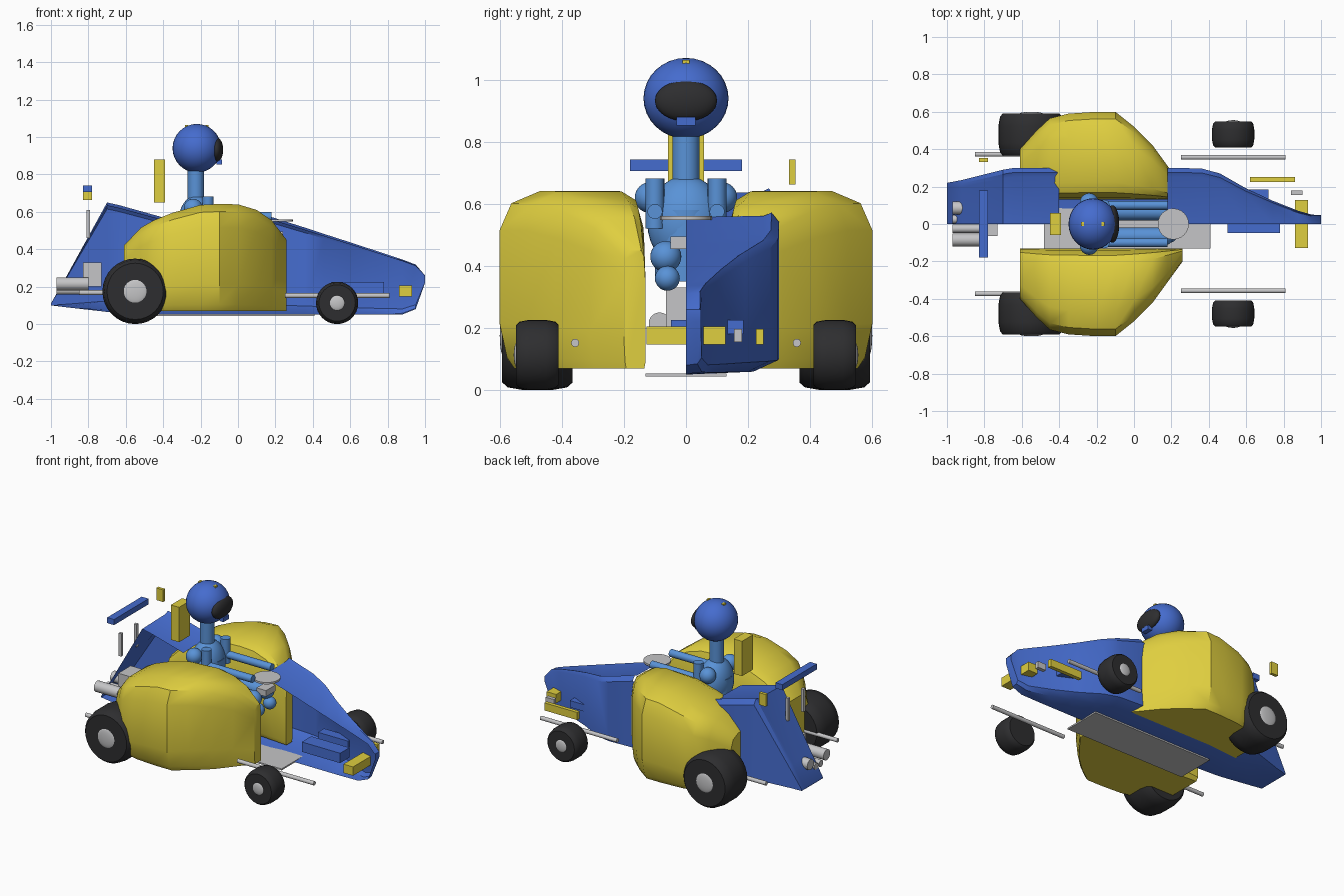
import bpy, bmesh, math
from mathutils import Vector

if "Cube" in bpy.data.objects:
    bpy.data.objects.remove(bpy.data.objects["Cube"])


def material(name, rgb):
    m = bpy.data.materials.new(name)
    m.use_nodes = True
    m.diffuse_color = (*rgb, 1)
    m.node_tree.nodes["Principled BSDF"].inputs["Base Color"].default_value = (*rgb, 1)
    return m


BLUE = material("royal blue", (0.06, 0.15, 0.62))
YELLOW = material("yellow", (0.74, 0.62, 0.05))
SUIT = material("light blue", (0.10, 0.29, 0.68))
GREY = material("light grey", (0.56, 0.56, 0.57))
BLACK = material("black", (0.027, 0.027, 0.029))


def finish(ob, name, mat, smooth=True, angle=35):
    ob.name = name
    ob.data.materials.clear()
    ob.data.materials.append(mat)
    if smooth:
        bpy.ops.object.select_all(action="DESELECT")
        ob.select_set(True)
        bpy.context.view_layer.objects.active = ob
        bpy.ops.object.shade_smooth_by_angle(angle=math.radians(angle))
    return ob


def box(name, mat, x, y, z):
    """Box from three (low, high) ranges."""
    spans = (x, y, z)
    bpy.ops.mesh.primitive_cube_add(size=1, location=[(a + b) / 2 for a, b in spans])
    ob = bpy.context.object
    for v in ob.data.vertices:
        v.co = [c * (b - a) for c, (a, b) in zip(v.co, spans)]
    return finish(ob, name, mat, False)


def ball(name, mat, centre, radii):
    bpy.ops.mesh.primitive_uv_sphere_add(segments=32, ring_count=16, radius=1, location=centre)
    ob = bpy.context.object
    for v in ob.data.vertices:
        v.co = [c * r for c, r in zip(v.co, radii)]
    return finish(ob, name, mat)


def rod(name, mat, start, end, radius):
    a, b = Vector(start), Vector(end)
    bpy.ops.mesh.primitive_cylinder_add(vertices=24, radius=radius, depth=(b - a).length,
                                        location=(a + b) / 2)
    ob = bpy.context.object
    ob.rotation_euler = (b - a).to_track_quat("Z", "Y").to_euler()
    return finish(ob, name, mat)


def loft(name, mat, rings, closed, skip=None):
    """Skin a row of cross-sections; skip(x, segment) leaves a face open."""
    bm = bmesh.new()
    rows = [[bm.verts.new(p) for p in ring] for ring in rings]
    n = len(rows[0])
    for r0, r1 in zip(rows, rows[1:]):
        for i in range(n if closed else n - 1):
            if skip and skip((r0[0].co.x + r1[0].co.x) / 2, i):
                continue
            j = (i + 1) % n
            bm.faces.new((r0[i], r0[j], r1[j], r1[i]))
    bm.faces.new(rows[0])
    bm.faces.new(rows[-1])
    bmesh.ops.recalc_face_normals(bm, faces=bm.faces)
    me = bpy.data.meshes.new(name)
    bm.to_mesh(me)
    bm.free()
    ob = bpy.data.objects.new(name, me)
    bpy.context.collection.objects.link(ob)
    return finish(ob, name, mat)


# Half body shell: x, half width, underside height, ridge height
stations = [(-1, .22, .10, .11), (-.92, .235, .09, .25), (-.7, .29, .065, .65),
            (-.64, .3, .06, .637), (-.4, .3, .05, .57), (.18, .3, .05, .572),
            (.36, .297, .05, .515), (.46, .27, .05, .482), (.6, .19, .05, .437),
            (.74, .125, .05, .391), (.88, .07, .052, .345), (.95, .05, .08, .318),
            (1, .048, .22, .26)]


def body_ring(x, w, lo, hi):
    h = hi - lo
    return [(x, 0, lo), (x, .73 * w, lo + .02 * h), (x, w, lo + .1 * h), (x, w, hi - .06 * h),
            (x, .92 * w, hi), (x, .84 * w, hi - .02 * h), (x, 0, hi - .03 * h)]


loft("body_shell", BLUE, [body_ring(*s) for s in stations], False,
     lambda x, i: -.4 < x < .18 and i >= 3)

# Side pods: x, outer reach, top height
pod_sections = [(-.61, .4, .42), (-.52, .5, .515), (-.45, .565, .555), (-.35, .59, .595),
                (-.2, .6, .637), (-.1, .6, .642), (0, .52, .64), (.1, .42, .61),
                (.18, .31, .555), (.26, .2, .45)]
pod_profile = [(.06, 0), (.9, 0), (.95, .06), (1, .25), (1, .78), (.92, .93), (.72, 1),
               (.2, 1), (.08, .95), (.02, .8), (0, .5), (0, .06)]

for side, word in ((1, "left"), (-1, "right")):
    loft(word + "_side_pod", YELLOW,
         [[(x, side * (.13 + u * (w - .13)), .07 + v * (top - .07)) for u, v in pod_profile]
          for x, w, top in pod_sections], True)

    # Barrel-shaped tyres with domed hubs
    for end, x, y0, y1, r in (("front", .53, .41, .547, .113), ("rear", -.55, .365, .592, .175)):
        rings = []
        for t, k in ((0, .86), (.08, .95), (.3, 1), (.7, 1), (.92, .95), (1, .86)):
            y = side * (y0 + t * (y1 - y0))
            rings.append([(x + k * r * math.cos(a * math.tau / 32), y,
                           r + k * r * math.sin(a * math.tau / 32)) for a in range(32)])
        loft(f"{word}_{end}_tyre", BLACK, rings, True)
        ball(f"{word}_{end}_hub", GREY, (x, side * (y1 - .004), r), (r * .37, .012, r * .37))

    # Long rods beside the wheels
    rod(word + "_front_rod", GREY, (.25, side * .357, .152), (.81, side * .357, .152), .013)
    rod(word + "_rear_rod", GREY, (-.85, side * .373, .168), (-.3, side * .373, .168), .013)

    # Exhausts and wing struts
    rod(word + "_outer_exhaust", GREY, (-.97, side * .085, .215), (-.8, side * .085, .215), .035)
    rod(word + "_inner_exhaust", GREY, (-.97, side * .025, .18), (-.8, side * .025, .18), .022)
    box(word + "_wing_strut", GREY, (-.81, -.79), sorted((side * .07, side * .09)), (.46, .61))

    # Driver's limbs
    ball(word + "_shoulder", SUIT, (-.24, side * .115, .62), (.05, .05, .05))
    rod(word + "_upper_arm", SUIT, (-.16, side * .1, .52), (-.16, side * .1, .682), .03)
    rod(word + "_forearm", SUIT, (-.16, side * .1, .575), (.18, side * .1, .575), .024)
    rod(word + "_thigh", SUIT, (-.2, side * .065, .43), (.16, side * .065, .43), .045)
    ball(word + "_knee", SUIT, (.16, side * .065, .43), (.05, .05, .05))
    ball(word + "_foot", SUIT, (.19, side * .06, .36), (.04, .04, .04))

# Driver's torso, neck and helmet
ball("torso", SUIT, (-.22, 0, .54), (.1, .125, .15))
rod("hips", SUIT, (-.22, 0, .35), (-.22, 0, .58), .1)
rod("neck", SUIT, (-.225, 0, .64), (-.225, 0, .85), .044)
ball("helmet", BLUE, (-.22, 0, .94), (.13, .137, .13))
ball("visor", BLACK, (-.115, 0, .932), (.036, .1, .066))
box("chin_vent", BLUE, (-.115, -.085), (-.03, .03), (.853, .88))
for x in (-.275, -.165):
    box("helmet_stud", YELLOW, (x - .008, x + .008), (-.012, .012), (1.045, 1.063))

# Cockpit
box("headrest", YELLOW, (-.45, -.39), (-.058, .058), (.65, .88))
rod("steering_wheel", GREY, (.21, 0, .548), (.21, 0, .56), .083)
box("steering_column", GREY, (.17, .24), (-.05, .05), (.455, .495))
box("floor_plate", GREY, (-.48, .41), (-.13, .13), (.044, .054))

# Rear wing and engine
box("rear_wing", BLUE, (-.83, -.78), (-.18, .18), (.705, .742))
box("wing_end_plate", YELLOW, (-.83, -.78), (.332, .352), (.662, .742))
box("engine_block", GREY, (-.83, -.73), (-.065, .065), (.2, .33))

# Nose fittings
box("front_bumper", YELLOW, (.86, .93), (-.127, .127), (.147, .205))
box("nose_box", BLUE, (.5, .78), (-.048, .05), (.16, .225))
box("nose_side_box", BLUE, (.5, .72), (.12, .185), (.18, .225))
box("nose_light", GREY, (.84, .9), (.155, .18), (.155, .197))
box("nose_side_strip", YELLOW, (.62, .86), (.225, .25), (.147, .197))
